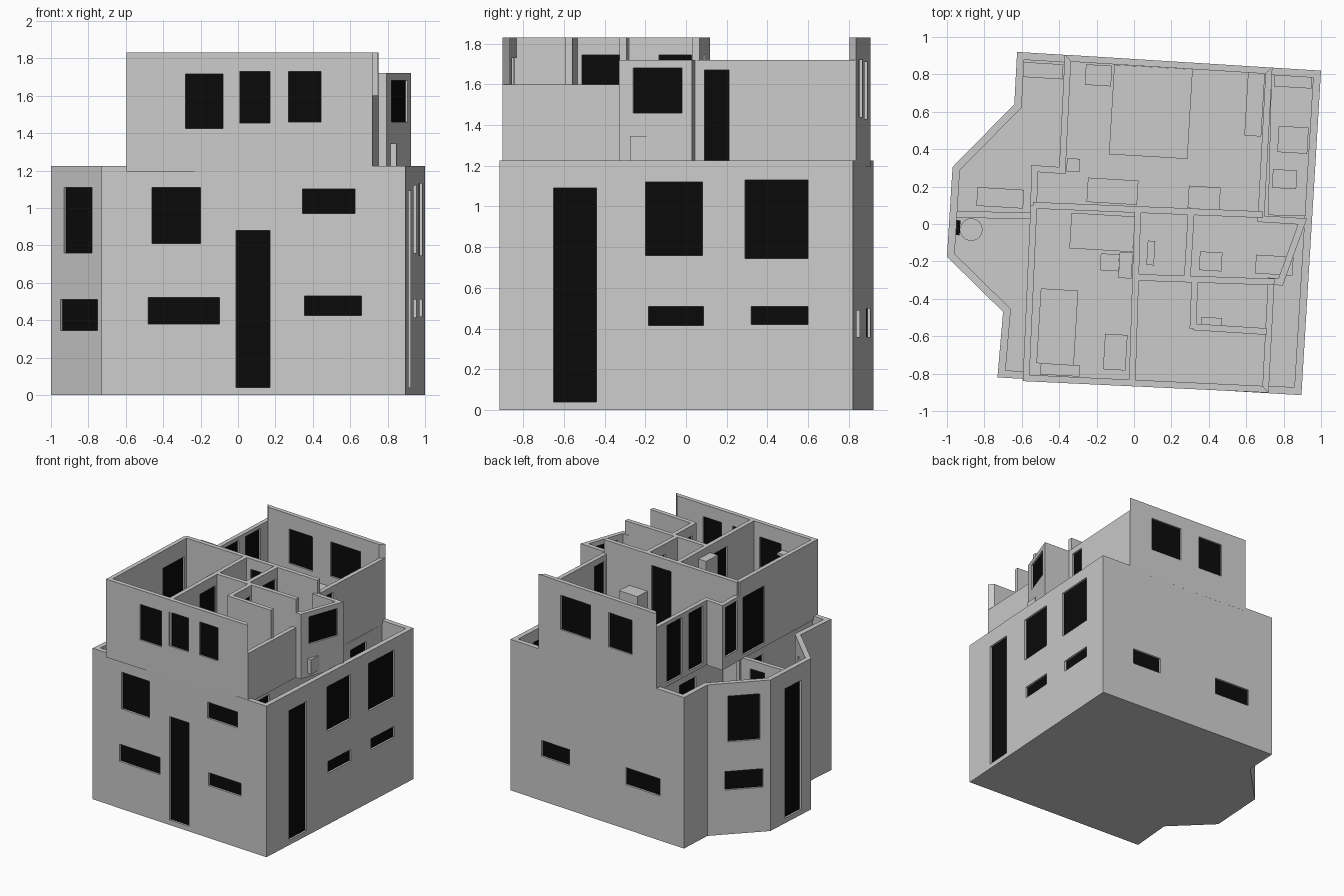
import bpy, bmesh, math
from mathutils import Vector

if "Cube" in bpy.data.objects:
    bpy.data.objects.remove(bpy.data.objects["Cube"])

TILT = math.radians(-3.4)          # whole house is turned slightly on the plot
G, M, U, TOP = 0.03, 0.615, 1.225, 1.83   # ground, middle, upper floor levels and top
black = bpy.data.materials.new("dark_glass")
black.diffuse_color = (0.003, 0.003, 0.003, 1)
black.use_nodes = True
black.node_tree.nodes["Principled BSDF"].inputs["Base Color"].default_value = black.diffuse_color


def finish(name, bm, mat=None):
    bmesh.ops.recalc_face_normals(bm, faces=bm.faces)
    me = bpy.data.meshes.new(name)
    bm.to_mesh(me)
    bm.free()
    ob = bpy.data.objects.new(name, me)
    bpy.context.collection.objects.link(ob)
    if mat:
        me.materials.append(mat)
    return ob


def prism(name, pts, z0, z1, mat=None):
    bm = bmesh.new()
    lo = [bm.verts.new((x, y, z0)) for x, y in pts]
    hi = [bm.verts.new((x, y, z1)) for x, y in pts]
    bm.faces.new(lo)
    bm.faces.new(hi)
    n = len(pts)
    for i in range(n):
        k = (i + 1) % n
        bm.faces.new((lo[i], lo[k], hi[k], hi[i]))
    return finish(name, bm, mat)


def box(name, x0, x1, y0, y1, z0, z1, rot=TILT, mat=None):
    c = Vector(((x0 + x1) / 2, (y0 + y1) / 2))
    w, d = (x1 - x0) / 2, (y1 - y0) / 2
    u = Vector((math.cos(rot), math.sin(rot)))
    v = Vector((-u.y, u.x))
    return prism(name, [c + u * a * w + v * b * d for a, b in ((-1, -1), (1, -1), (1, 1), (-1, 1))], z0, z1, mat)


def wall(name, p, q, z0, z1, t, holes=(), ip=None, iq=None):
    """Wall with outer face p-q, thickness t to its left, openings filled by dark panes.
    Openings are (from, to, bottom, top) measured along the wall's main world axis."""
    p, q = Vector(p), Vector(q)
    d = q - p
    L = d.length
    ax = 0 if abs(d.x) >= abs(d.y) else 1
    d.normalize()
    n = Vector((-d.y, d.x))
    hs = []
    for a, b, c, e in holes:
        s = sorted(((a - p[ax]) / d[ax], (b - p[ax]) / d[ax]))
        hs.append((s[0], s[1], c, e))
    ss = sorted({0.0, L, *[h[0] for h in hs], *[h[1] for h in hs]})
    zs = sorted({z0, z1, *[h[2] for h in hs], *[h[3] for h in hs]})

    def solid(i, j):
        if not (0 <= i < len(ss) - 1 and 0 <= j < len(zs) - 1):
            return False
        s, z = (ss[i] + ss[i + 1]) / 2, (zs[j] + zs[j + 1]) / 2
        return not any(h[0] < s < h[1] and h[2] < z < h[3] for h in hs)

    bm = bmesh.new()
    cache = {}

    def V(i, j, k):
        if (i, j, k) not in cache:
            xy = p + d * ss[i]
            if k:
                xy = xy + n * t
                if i == 0 and ip:
                    xy = ip
                if i == len(ss) - 1 and iq:
                    xy = iq
            cache[i, j, k] = bm.verts.new((xy.x, xy.y, zs[j]))
        return cache[i, j, k]

    for i in range(len(ss) - 1):
        for j in range(len(zs) - 1):
            if not solid(i, j):
                continue
            for k in (0, 1):
                bm.faces.new((V(i, j, k), V(i + 1, j, k), V(i + 1, j + 1, k), V(i, j + 1, k)))
            for di, dj, a, b in ((-1, 0, (i, j), (i, j + 1)), (1, 0, (i + 1, j), (i + 1, j + 1)),
                                 (0, -1, (i, j), (i + 1, j)), (0, 1, (i, j + 1), (i + 1, j + 1))):
                if not solid(i + di, j + dj):
                    bm.faces.new((V(*a, 0), V(*b, 0), V(*b, 1), V(*a, 1)))
    finish(name, bm)
    for s0, s1, c, e in hs:
        m = p + n * t * 0.5
        a, b, o = m + d * s0, m + d * s1, n * 0.004
        prism(name + "_pane", [a - o, b - o, b + o, a + o], c, e, black)


def inset(poly, t):
    out = []
    for i, c in enumerate(poly):
        c = Vector(c)
        a = (c - Vector(poly[i - 1])).normalized()
        b = (Vector(poly[(i + 1) % len(poly)]) - c).normalized()
        na, nb = Vector((-a.y, a.x)), Vector((-b.y, b.x))
        out.append(c + (na + nb) * t / (1 + na.dot(nb)))
    return out


def ring(name, poly, z0, tops, t, holes):
    inner = inset(poly, t)
    for i in range(len(poly)):
        k = (i + 1) % len(poly)
        wall(f"{name}_{i}", poly[i], poly[k], z0, tops[i], t, holes.get(i, ()), inner[i], inner[k])


def partition(name, p, q, z0, z1, holes=(), t=0.035):
    p, q = Vector(p), Vector(q)
    d = (q - p).normalized()
    off = Vector((d.y, -d.x)) * t / 2
    wall(name, p + off, q + off, z0, z1, t, holes)


# lower two storeys: outer shell with bay on the left
low = [(.895, -.915), (1, .82), (-.625, .92), (-.64, .64), (-.97, .305), (-1, -.175), (-.70, -.47), (-.73, -.82)]
ring("lower_wall", low, 0, [U] * 8, .04, {
    0: [(-.65, -.44, .04, 1.09), (-.2, .08, .76, 1.12), (.29, .6, .745, 1.13),
        (-.185, .085, .415, .51), (.32, .6, .42, .51)],
    1: [(.45, .71, .36, .49), (-.40, -.08, .36, .50)],
    3: [(.53, .36, .75, 1.12), (.545, .345, .36, .51)],
    4: [(.13, -.06, .04, 1.09)],
    5: [(-.93, -.78, .76, 1.11), (-.95, -.75, .345, .51)],
    7: [(-.46, -.2, .81, 1.11), (-.48, -.1, .38, .52), (-.01, .17, .04, .88),
        (.345, .625, .97, 1.10), (.355, .66, .425, .53)]})
prism("ground_slab", inset(low, .01), 0, G)
prism("middle_floor", inset(low, .03), M - .03, M)

# upper storey: stepped outline, open top
up = [(-.595, -.84), (.72, -.902), (.75, -.325), (.795, -.33), (.925, .03), (.697, .044),
      (.74, .836), (-.37, .905), (-.40, .305), (-.55, .315), (-.553, .10)]
ring("upper_wall", up, 1.195, [TOP, 1.6, 1.72, 1.72, 1.72, 1.72, TOP, 1.72, 1.72, 1.72, TOP], .035, {
    0: [(-.28, -.08, 1.425, 1.715), (-.01, .17, 1.455, 1.73), (.27, .445, 1.46, 1.73)],
    3: [(-.26, -.02, 1.46, 1.68)],
    5: [(.09, .21, U, 1.67)],
    6: [(.25, .53, 1.44, 1.72), (-.14, .08, 1.43, 1.71)],
    7: [(.78, .6, U, 1.69), (.52, .35, U, 1.69)],
    9: [(.28, .13, 1.29, 1.69)],
    10: [(.06, -.2, U, 1.69)]})
prism("upper_floor", inset(up, .01), 1.195, U)

# upper partitions with dark doors
D = 1.745
partition("cross_wall", (-.54, .10), (.69, .05), U, TOP, [(.07, .25, U, D)])
partition("spine_wall", (.02, .07), (-.01, -.86), U, TOP, [(-.51, -.32, U, D)])
partition("bath_wall", (.305, .05), (.285, -.29), U, TOP, [(-.13, .03, U, D)])
partition("hall_wall", (.01, -.285), (.75, -.31), U, TOP)
partition("closet_side", (.325, -.3), (.315, -.56), U, TOP, [(-.51, -.32, U, D)])
partition("closet_wall", (.315, -.55), (.71, -.575), U, TOP)

# middle storey partitions seen through the open strips
partition("middle_cross_wall", (-.95, .05), (.93, .03), M, 1.2, [(-.75, -.62, M, 1.13), (.77, .88, M, 1.13)])
partition("middle_left_wall", (-.52, .08), (-.565, -.8), M, 1.195, [(-.2, .0, M, 1.13)])
partition("middle_back_left_wall", (-.33, .87), (-.37, .08), M, 1.195, [(.4, .6, M, 1.13)])
partition("middle_right_wall", (.68, -.87), (.72, .82), M, 1.195, [(-.8, -.6, M, 1.15), (.4, .6, M, 1.13)])

# upper furniture: x range, y range, height
for name, x0, x1, y0, y1, h in [
        ("double_bed", -.12, .30, .36, .84, .13), ("nightstand", -.26, -.12, .74, .85, .12),
        ("long_cabinet", .60, .69, .47, .81, .2), ("corner_box", -.36, -.29, .28, .35, .15),
        ("dresser", -.25, .02, .11, .24, .15), ("tall_cabinet", .29, .46, .08, .20, .3),
        ("desk", -.34, 0, -.14, .05, .18), ("bookcase", -.08, -.01, -.29, -.15, .55),
        ("desk_chair", -.18, -.08, -.25, -.16, .12), ("single_bed", -.51, -.31, -.75, -.35, .13),
        ("low_table", -.16, -.04, -.78, -.59, .12), ("basin", .35, .47, -.25, -.15, .15),
        ("bathtub", .65, .85, -.27, -.17, .12), ("bench", .36, .47, -.54, -.50, .12),
        ("bath_shelf", .07, .11, -.22, -.09, .15)]:
    box(name, x0, x1, y0, y1, U, U + h)
for i in range(3):
    box("wall_shelf", -.50, -.29, -.81, -.75, 1.45 + i * .1, 1.47 + i * .1)

# middle storey furniture in the open strips
for name, x0, x1, y0, y1, h in [
        ("bay_sofa", -.84, -.59, .09, .19, .16), ("side_bed", .74, .87, .19, .29, .2),
        ("side_desk", .77, .93, .38, .52, .2), ("side_chest", .75, .95, .73, .80, .3),
        ("left_cabinet", -.60, -.38, .78, .86, .2)]:
    box(name, x0, x1, y0, y1, M, M + h)
prism("round_table", [(-.87 + .06 * math.cos(a * math.pi / 12), -.03 + .06 * math.sin(a * math.pi / 12))
                      for a in range(24)], M, M + .2)
box("bay_chair", -.95, -.93, -.06, .02, M, M + .25, mat=black)
